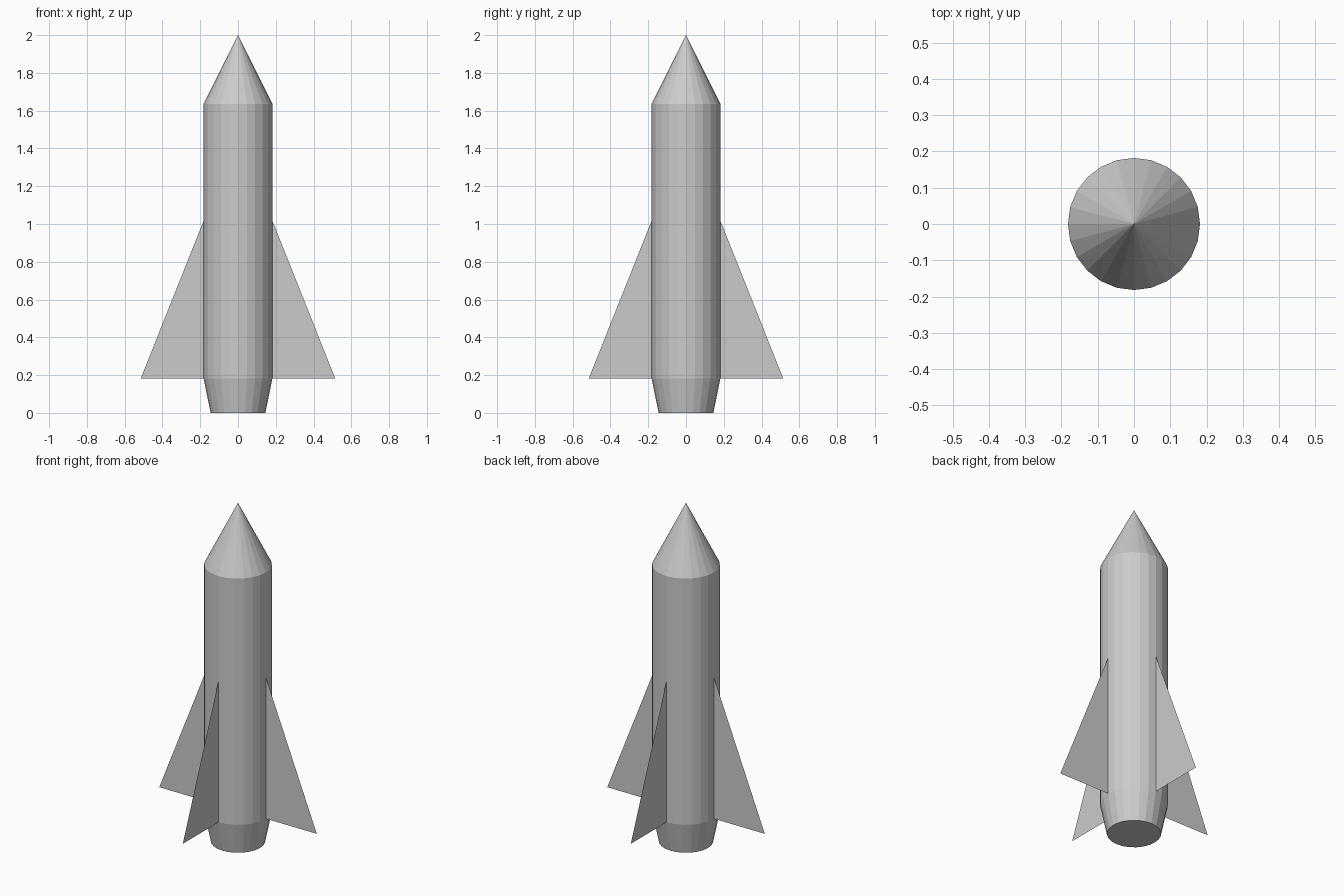
import bpy, bmesh
from math import pi
from mathutils import Matrix

if "Cube" in bpy.data.objects:
    bpy.data.objects.remove(bpy.data.objects["Cube"])

SIDES = 24
R = 0.182          # body radius
Z_TAIL, Z_NOSE, Z_TIP = 0.182, 1.636, 2.0


def make_object(name, bm):
    mesh = bpy.data.meshes.new(name)
    bm.to_mesh(mesh)
    bm.free()
    obj = bpy.data.objects.new(name, mesh)
    bpy.context.collection.objects.link(obj)
    return obj


def section(name, z0, z1, r0, r1, cap_bottom=False):
    """Flat-sided tapered tube between two heights, optionally closed below."""
    bm = bmesh.new()
    bmesh.ops.create_cone(bm, segments=SIDES, radius1=r0, radius2=r1, depth=z1 - z0,
                          cap_ends=False, matrix=Matrix.Translation((0, 0, (z0 + z1) / 2)))
    if cap_bottom:
        rim = [e for e in bm.edges if all(abs(v.co.z - z0) < 1e-4 for v in e.verts)]
        bmesh.ops.contextual_create(bm, geom=rim)
    bmesh.ops.remove_doubles(bm, verts=bm.verts, dist=1e-5)
    bmesh.ops.recalc_face_normals(bm, faces=bm.faces)
    return make_object(name, bm)


# Hull: tapered tail, straight body, pointed nose
tail = section("tail_nozzle", 0, Z_TAIL, 0.145, R, cap_bottom=True)
body = section("body_tube", Z_TAIL, Z_NOSE, R, R)
nose = section("nose_cone", Z_NOSE, Z_TIP, R, 0)
for part, outward_z in ((body, 0), (nose, 0)):
    # Open tubes: make sure the walls face outward
    bm = bmesh.new()
    bm.from_mesh(part.data)
    for f in bm.faces:
        c = f.calc_center_median()
        f.normal_update()
        if f.normal.x * c.x + f.normal.y * c.y < 0:
            f.normal_flip()
    bm.to_mesh(part.data)
    bm.free()

# Four paper-thin triangular fins
for i, side in enumerate(("right", "back", "left", "front")):
    bm = bmesh.new()
    bm.faces.new([bm.verts.new(p) for p in
                  ((R, 0, Z_TAIL), (0.515, 0, Z_TAIL), (R, 0, 1.018))])
    bmesh.ops.rotate(bm, verts=bm.verts, matrix=Matrix.Rotation(i * pi / 2, 3, 'Z'))
    make_object("fin_" + side, bm)
